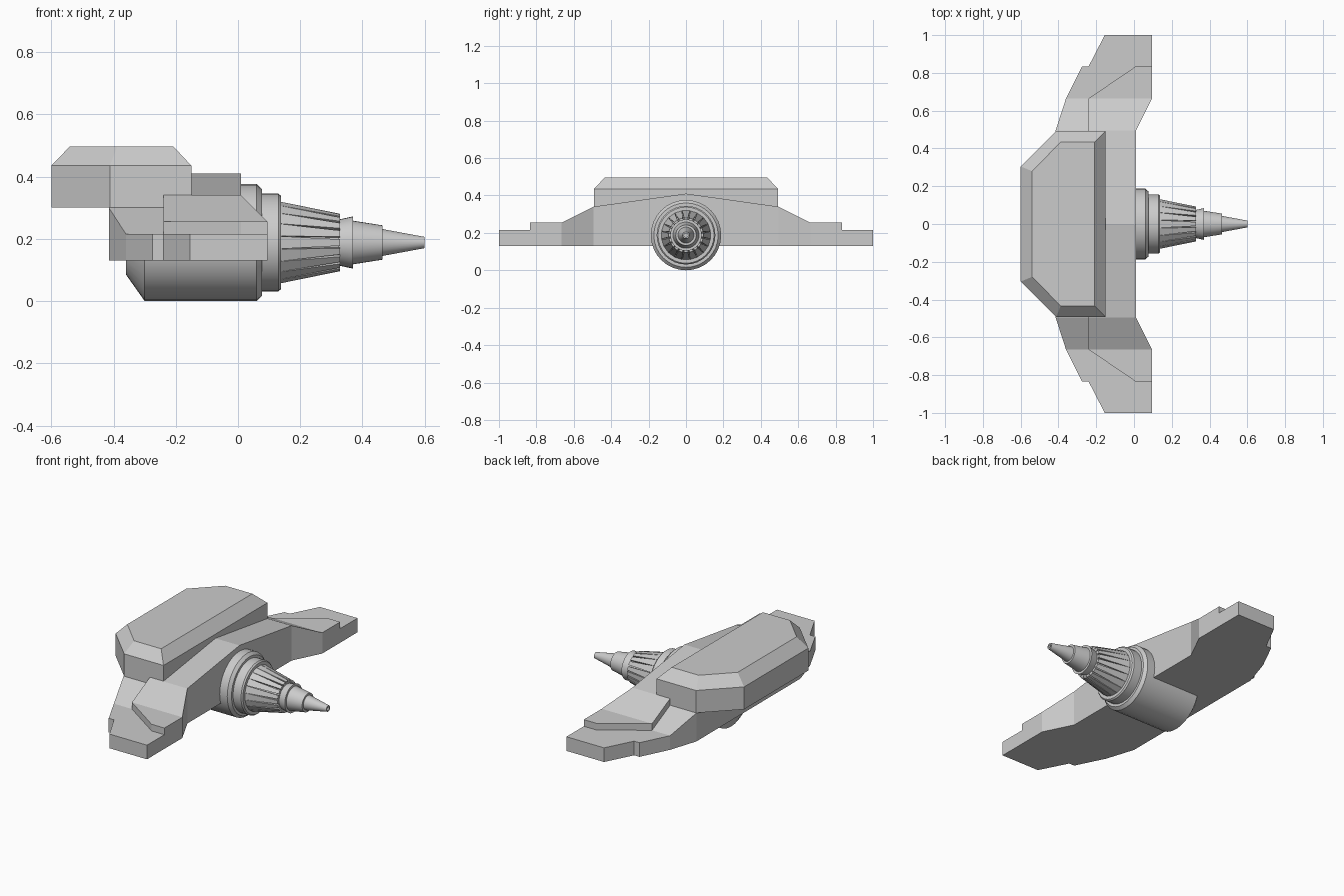
import bpy, bmesh
from math import sin, cos, pi

if "Cube" in bpy.data.objects:
    bpy.data.objects.remove(bpy.data.objects["Cube"])

ZC = 0.188  # engine axis height


def make(name, verts, faces, smooth=False):
    me = bpy.data.meshes.new(name)
    me.from_pydata(verts, [], faces)
    bm = bmesh.new()
    bm.from_mesh(me)
    bmesh.ops.dissolve_degenerate(bm, dist=1e-5, edges=bm.edges)
    bmesh.ops.recalc_face_normals(bm, faces=bm.faces)
    bm.to_mesh(me)
    bm.free()
    ob = bpy.data.objects.new(name, me)
    bpy.context.collection.objects.link(ob)
    if smooth:
        bpy.context.view_layer.objects.active = ob
        ob.select_set(True)
        bpy.ops.object.shade_smooth_by_angle(angle=0.5)
        ob.select_set(False)
    return ob


def skin(rings):
    """Verts and faces of a capped tube through equal-length rings."""
    n = len(rings[0])
    verts = [v for r in rings for v in r]
    faces = [(i*n + j, i*n + (j+1) % n, (i+1)*n + (j+1) % n, (i+1)*n + j)
             for i in range(len(rings)-1) for j in range(n)]
    faces += [tuple(range(n)), tuple(range(len(verts)-n, len(verts)))]
    return verts, faces


def span(name, half):
    """Full-span loft from half sections (y, x_back, x_front, z_low, z_top)."""
    secs = [(-s[0],) + s[1:] for s in reversed(half)] + half[1:]
    make(name, *skin([[(b, y, lo), (f, y, lo), (f, y, hi), (b, y, hi)]
                      for y, b, f, lo, hi in secs]))


def lathe(name, profile, n=32):
    rings = [[(x, r*sin(2*pi*k/n), ZC + r*cos(2*pi*k/n)) for k in range(n)]
             for x, r in profile]
    make(name, *skin(rings), smooth=True)


# Wing: lower deck and raised forward plate
span("wing_lower_deck", [
    (0, -.415, .01, .13, .37), (.495, -.415, .01, .13, .30),
    (.665, -.36, .095, .13, .215), (.835, -.275, .095, .13, .215),
    (.835, -.24, .095, .13, .215), (1.0, -.155, .095, .13, .215)])
span("wing_upper_plate", [
    (0, -.24, .01, .37, .41), (.495, -.24, .01, .30, .34),
    (.665, -.24, .095, .215, .255), (.835, .01, .095, .215, .255)])

# Upper hull with bevelled top


def outline(back, mid, front, y_back, y_side, z):
    half = [(back, y_back, z), (mid, y_side, z), (front, y_side, z)]
    return half + [(x, -y, z) for x, y, z in reversed(half)]


make("upper_hull", *skin([
    outline(-.60, -.412, -.15, .305, .493, .30),
    outline(-.60, -.412, -.15, .305, .493, .435),
    outline(-.54, -.388, -.208, .28, .433, .497)]))

# Engine casing and its stepped rings
lathe("engine_casing", [
    (-.36, .103), (-.30, .188), (.06, .188), (.077, .172), (.077, .157),
    (.13, .157), (.138, .15), (.138, .12)])
# Nozzle core, collar and tip
lathe("nozzle_core", [(.13, .122), (.325, .081)])
lathe("nozzle_tip", [
    (.32, .073), (.37, .084), (.37, .070), (.465, .055), (.465, .043),
    (.60, .018), (.60, .010), (.58, .010)])

# Overlapping tapered flaps around the nozzle
COUNT = 20
verts, faces = [], []
for k in range(COUNT):
    a = 2*pi*k/COUNT
    rings = []
    for x, r, w in ((.135, .133, .49), (.327, .093, .36)):
        d = 2*pi/COUNT*w
        rings.append([(x, q*sin(a+s*d), ZC + q*cos(a+s*d))
                      for q, s in ((r-.016, -1), (r, -1), (r, 1), (r-.016, 1))])
    v, f = skin(rings)
    faces += [tuple(i + len(verts) for i in face) for face in f]
    verts += v
make("nozzle_flaps", verts, faces)
